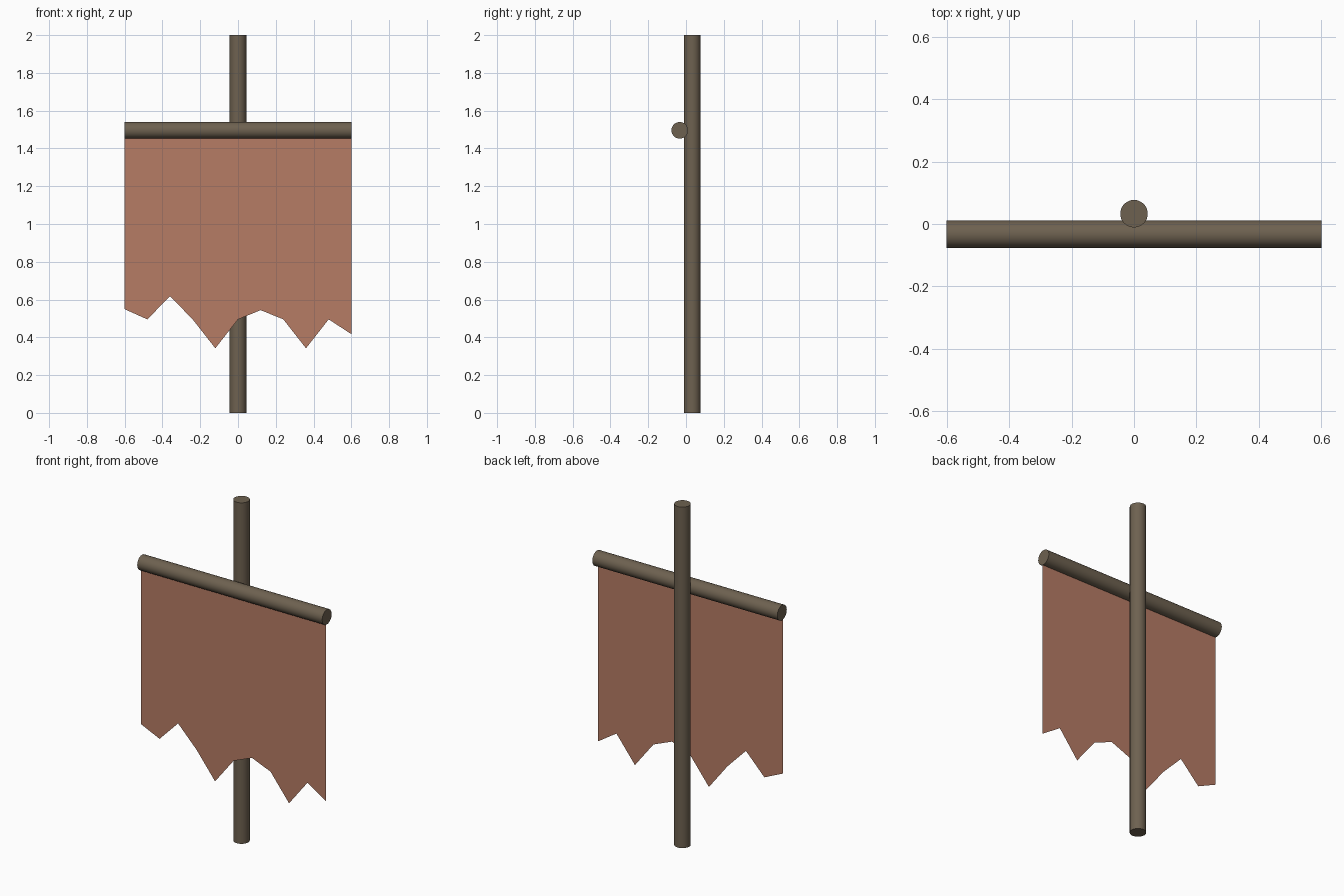
import bpy, math

if "Cube" in bpy.data.objects:
    bpy.data.objects.remove(bpy.data.objects["Cube"])

R = 0.044       # radius of both poles
OFF = 0.033     # poles sit side by side, slightly overlapping


def material(name, color):
    m = bpy.data.materials.new(name)
    m.diffuse_color = (*color, 1)
    m.use_nodes = True
    m.node_tree.nodes["Principled BSDF"].inputs["Base Color"].default_value = m.diffuse_color
    return m


def pole(name, length, loc, rot, mat):
    bpy.ops.mesh.primitive_cylinder_add(vertices=32, radius=R, depth=length,
                                        location=loc, rotation=rot)
    ob = bpy.context.object
    ob.name = name
    ob.data.materials.append(mat)
    bpy.ops.object.shade_smooth_by_angle(angle=math.radians(40))
    return ob


wood = material("wood", (0.155, 0.12, 0.08))
cloth = material("cloth", (0.47, 0.20, 0.13))

# Upright pole and crossbar
pole("upright_pole", 2.0, (0, OFF, 1.0), (0, 0, 0), wood)
pole("crossbar", 1.2, (0, -OFF, 1.496), (0, math.pi / 2, 0), wood)

# Ragged single-sheet banner: strips hanging from the bar to a torn hem
hem = [0.549, 0.495, 0.618, 0.495, 0.342, 0.495, 0.544, 0.495, 0.342, 0.495, 0.417]
verts, faces = [], []
for i, z in enumerate(hem):
    x = -0.6 + 0.12 * i
    verts += [(x, -0.041, z), (x, -0.041, 1.496)]
    if i:
        a = 2 * i
        faces.append((a - 2, a, a + 1, a - 1))
me = bpy.data.meshes.new("banner_cloth")
me.from_pydata(verts, [], faces)
me.materials.append(cloth)
bpy.context.collection.objects.link(bpy.data.objects.new("banner_cloth", me))
